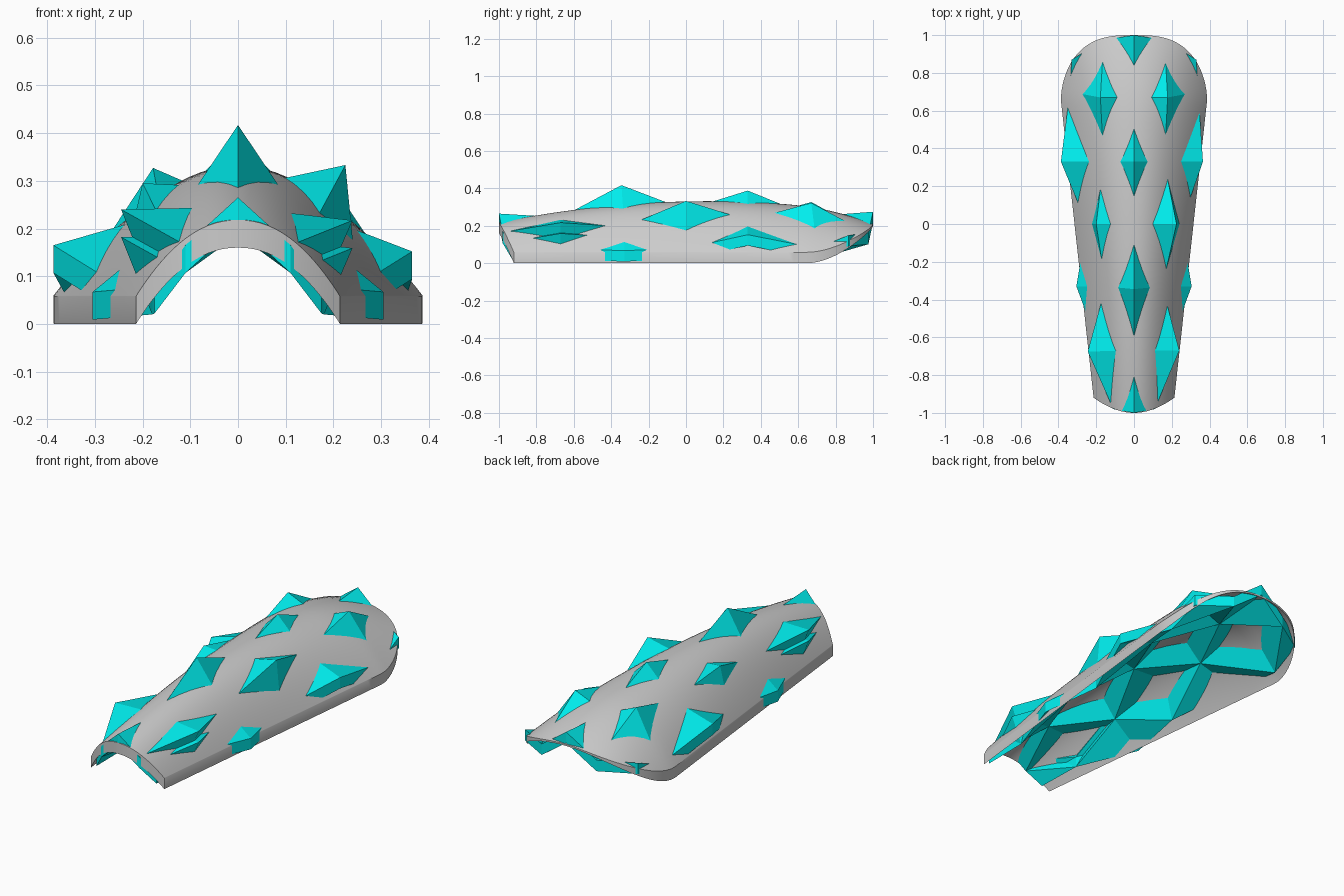
import bpy, bmesh, math

if "Cube" in bpy.data.objects:
    bpy.data.objects.remove(bpy.data.objects["Cube"])

DROP = 0.058  # vertical thickness of both layers


def half_width(y):
    return min(0.315 + 0.11 * y, 0.388)


def upper_z(x, y):
    crest = 0.33 + 0.021 * y - 0.091 * y * y - 0.05 * (max(0, y - 0.55) / 0.45) ** 2
    s = min(abs(x) / half_width(y), 1)
    return DROP + (crest - DROP) * (1 - s ** 2.1)


def finish(bm, name):
    bmesh.ops.recalc_face_normals(bm, faces=bm.faces[:])
    mesh = bpy.data.meshes.new(name)
    bm.to_mesh(mesh)
    bm.free()
    ob = bpy.data.objects.new(name, mesh)
    bpy.context.collection.objects.link(ob)
    return ob


def add_walls(bm, top, low):
    """Close the border between an upper and a lower grid of vertices."""
    def border(g):
        return (g[0] + [r[-1] for r in g[1:-1]] + g[-1][::-1]
                + [r[0] for r in g[-2:0:-1]])
    a, b = border(top), border(low)
    for k in range(len(a)):
        n = (k + 1) % len(a)
        bm.faces.new((a[k], b[k], b[n], a[n]))


# Arched guard shell: tapered, shallow curved front end, rounded back end thinning out
ROWS, COLS = 48, 40
bm = bmesh.new()
top, low = [], []
for i in range(ROWS + 1):
    t = i / ROWS
    rt, rl = [], []
    for j in range(COLS + 1):
        s = -math.cos(math.pi * j / COLS)
        front = -1 + 0.08 * s * s
        back = 0.64 + 0.36 * math.sqrt(max(0, 1 - abs(s) ** 2.9))
        y = front + (back - front) * t
        x = half_width(y) * s
        z = upper_z(x, y)
        fade = max(0, (t - 0.85) / 0.15) * (1 - abs(s) ** 3)
        rt.append(bm.verts.new((x, y, z)))
        rl.append(bm.verts.new((x, y, z - DROP * (1 - 0.85 * fade))))
    top.append(rt)
    low.append(rl)
for i in range(ROWS):
    for j in range(COLS):
        for g in (top, low):
            bm.faces.new((g[i][j], g[i][j + 1], g[i + 1][j + 1], g[i + 1][j]))
add_walls(bm, top, low)
shell = finish(bm, "guard_shell")
bpy.context.view_layer.objects.active = shell
shell.select_set(True)
bpy.ops.object.shade_smooth_by_angle(angle=math.radians(35))


# Faceted crystal layer: checkerboard of peaks above and valleys within the shell
def valley(x, y, depth=0.05):
    return (x, y, upper_z(x, y) - depth)


grid = [
    [(-.175, -.93, .08), (-.11, -.98, .165), (0, -1, .265), (.11, -.98, .165), (.175, -.93, .08)],
    [(-.18, -.67, .078), (-.245, -.675, .24), valley(0, -.67, .03), (.24, -.67, .217), (.18, -.67, .078)],
    [(-.305, -.33, .067), valley(-.15, -.33), (0, -.345, .417), valley(.15, -.33), (.305, -.33, .067)],
    [(-.25, 0, .08), (-.2, 0, .295), valley(0, 0, .045), (.225, 0, .333), (.25, 0, .08)],
    [(-.387, .33, .165), valley(-.16, .33, .045), (0, .33, .388), valley(.16, .33, .045), (.365, .33, .152)],
    [(-.34, .7, .08), (-.178, .67, .327), valley(0, .67), (.178, .67, .322), (.34, .7, .08)],
    [(-.33, .87, .15), valley(-.16, .975, .035), (0, 1, .275), valley(.16, .975, .035), (.33, .87, .15)],
]
bm = bmesh.new()
upper = [[bm.verts.new(p) for p in row] for row in grid]
lower = [[bm.verts.new((x, y, z - DROP)) for x, y, z in row] for row in grid]
for g in (upper, lower):
    for i in range(6):
        for j in range(4):
            a, b, c, d = g[i][j], g[i][j + 1], g[i + 1][j + 1], g[i + 1][j]
            # split each cell along its valley-to-valley diagonal
            tris = ((a, b, d), (b, c, d)) if (i + j) % 2 == 0 else ((a, b, c), (a, c, d))
            for tri in tris:
                bm.faces.new(tri)
add_walls(bm, upper, lower)
crystals = finish(bm, "crystal_spikes")
mat = bpy.data.materials.new("cyan")
mat.diffuse_color = (0.0, 0.85, 0.85, 1)
mat.use_nodes = True
mat.node_tree.nodes["Principled BSDF"].inputs["Base Color"].default_value = mat.diffuse_color
crystals.data.materials.append(mat)
